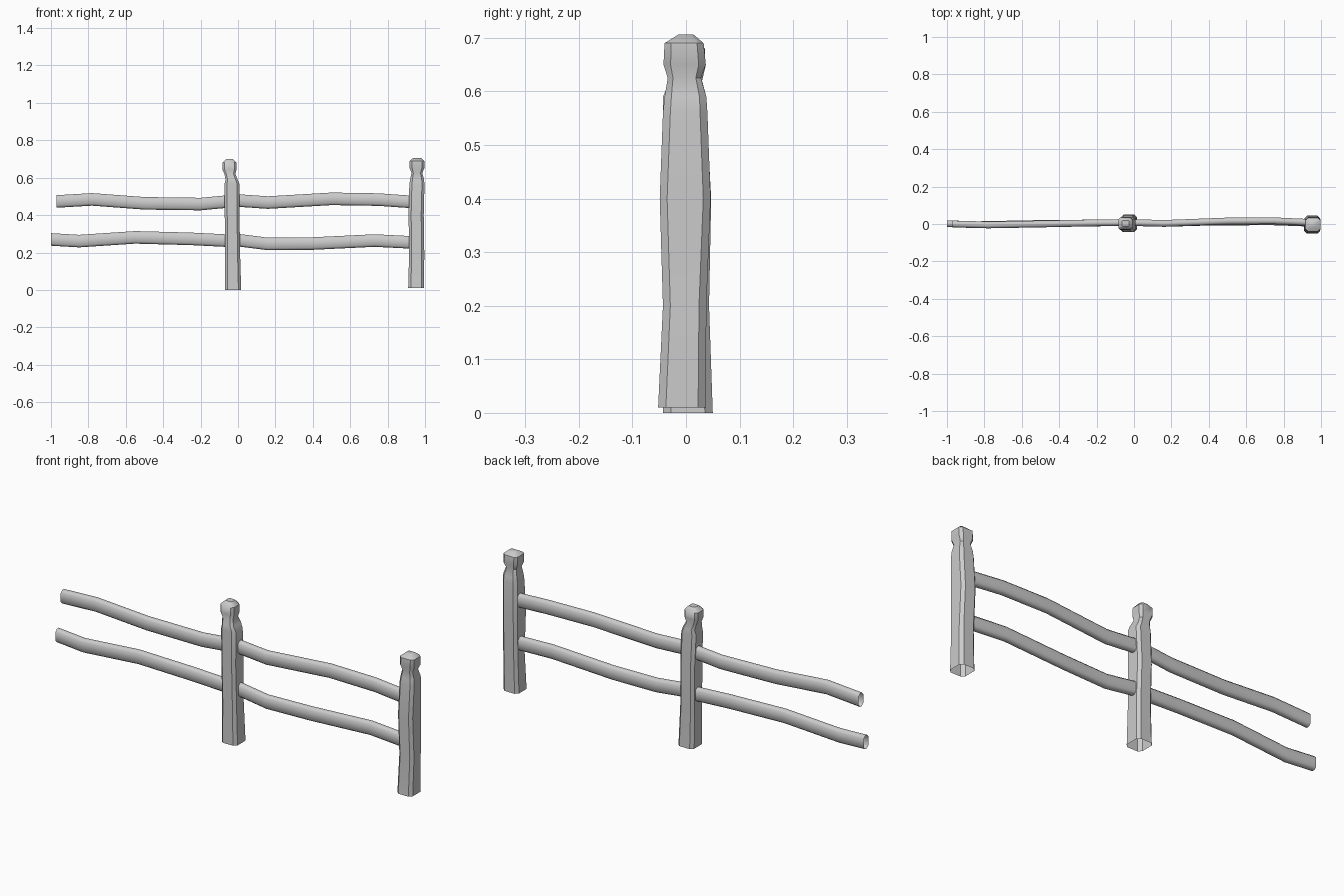
import bpy
import bmesh
from mathutils import Vector

cube = bpy.data.objects.get("Cube")
if cube:
    bpy.data.objects.remove(cube, do_unlink=True)

grey = bpy.data.materials.new("weathered grey")
grey.use_nodes = True
colour = (0.6, 0.6, 0.6, 1)
grey.diffuse_color = colour
grey.node_tree.nodes["Principled BSDF"].inputs["Base Color"].default_value = colour


def outline(w, h, cut):
    """Square section with chamfered corners, as eight 2D points."""
    a, b = w / 2, h / 2
    c = cut * min(w, h)
    return [(a, c - b), (a, b - c), (a - c, b), (c - a, b),
            (-a, b - c), (-a, c - b), (c - a, -b), (a - c, -b)]


def loft(name, rings, cap=False, angle=0.7):
    """Skin a list of point rings, leaving the ends open unless capped."""
    bm = bmesh.new()
    loops = [[bm.verts.new(p) for p in ring] for ring in rings]
    for low, high in zip(loops, loops[1:]):
        for i in range(len(low)):
            j = (i + 1) % len(low)
            bm.faces.new((low[i], low[j], high[j], high[i]))
    if cap:
        bm.faces.new(loops[-1])
    bmesh.ops.recalc_face_normals(bm, faces=bm.faces)
    mesh = bpy.data.meshes.new(name)
    bm.to_mesh(mesh)
    bm.free()
    mesh.materials.append(grey)
    obj = bpy.data.objects.new(name, mesh)
    bpy.context.collection.objects.link(obj)
    bpy.ops.object.select_all(action="DESELECT")
    obj.select_set(True)
    bpy.context.view_layer.objects.active = obj
    bpy.ops.object.shade_smooth_by_angle(angle=angle)


def post(name, levels):
    """Levels are (z, x min, x max, y min, y max)."""
    rings = []
    for z, x0, x1, y0, y1 in levels:
        mid = Vector(((x0 + x1) / 2, (y0 + y1) / 2, z))
        rings.append([mid + Vector((u, v, 0))
                      for u, v in outline(x1 - x0, y1 - y0, 0.17)])
    loft(name, rings, cap=True)


def rail(name, stations):
    """Stations are (x, y centre, z centre)."""
    rings = [[Vector((x, y + u, z + v)) for u, v in outline(0.036, 0.067, 0.3)]
             for x, y, z in stations]
    loft(name, rings, angle=0.9)


# Posts with a pinched neck and a knob on top
post("end_post", [
    (0.01, 0.91, 0.995, -0.052, 0.037),
    (0.20, 0.915, 0.996, -0.043, 0.038),
    (0.40, 0.912, 0.993, -0.049, 0.046),
    (0.56, 0.916, 0.997, -0.043, 0.04),
    (0.59, 0.92, 0.995, -0.04, 0.038),
    (0.625, 0.928, 0.985, -0.034, 0.028),
    (0.65, 0.918, 0.996, -0.042, 0.037),
    (0.69, 0.918, 0.996, -0.04, 0.033),
    (0.706, 0.937, 0.978, -0.014, 0.014)])
post("middle_post", [
    (0.0, -0.07, 0.017, -0.043, 0.05),
    (0.20, -0.069, 0.011, -0.041, 0.043),
    (0.40, -0.071, 0.008, -0.043, 0.047),
    (0.565, -0.073, 0.009, -0.043, 0.038),
    (0.59, -0.066, -0.002, -0.043, 0.038),
    (0.62, -0.073, -0.014, -0.03, 0.03),
    (0.645, -0.084, -0.008, -0.032, 0.036),
    (0.68, -0.084, -0.009, -0.03, 0.035),
    (0.70, -0.063, -0.027, -0.012, 0.02)])

# Wavy rails between the posts
rail("upper_left_rail", [
    (-0.97, 0.0, 0.473), (-0.78, -0.005, 0.484), (-0.5, 0.0, 0.463),
    (-0.2, 0.006, 0.459), (-0.03, 0.008, 0.475)])
rail("lower_left_rail", [
    (-1.0, 0.002, 0.27), (-0.85, -0.004, 0.261), (-0.55, 0.002, 0.281),
    (-0.25, 0.005, 0.273), (-0.03, 0.008, 0.262)])
rail("upper_right_rail", [
    (-0.03, 0.008, 0.48), (0.16, 0.003, 0.467), (0.5, 0.016, 0.487),
    (0.75, 0.017, 0.483), (0.95, 0.008, 0.469)])
rail("lower_right_rail", [
    (-0.03, 0.008, 0.27), (0.16, 0.003, 0.246), (0.4, 0.01, 0.248),
    (0.73, 0.012, 0.264), (0.95, 0.004, 0.253)])
